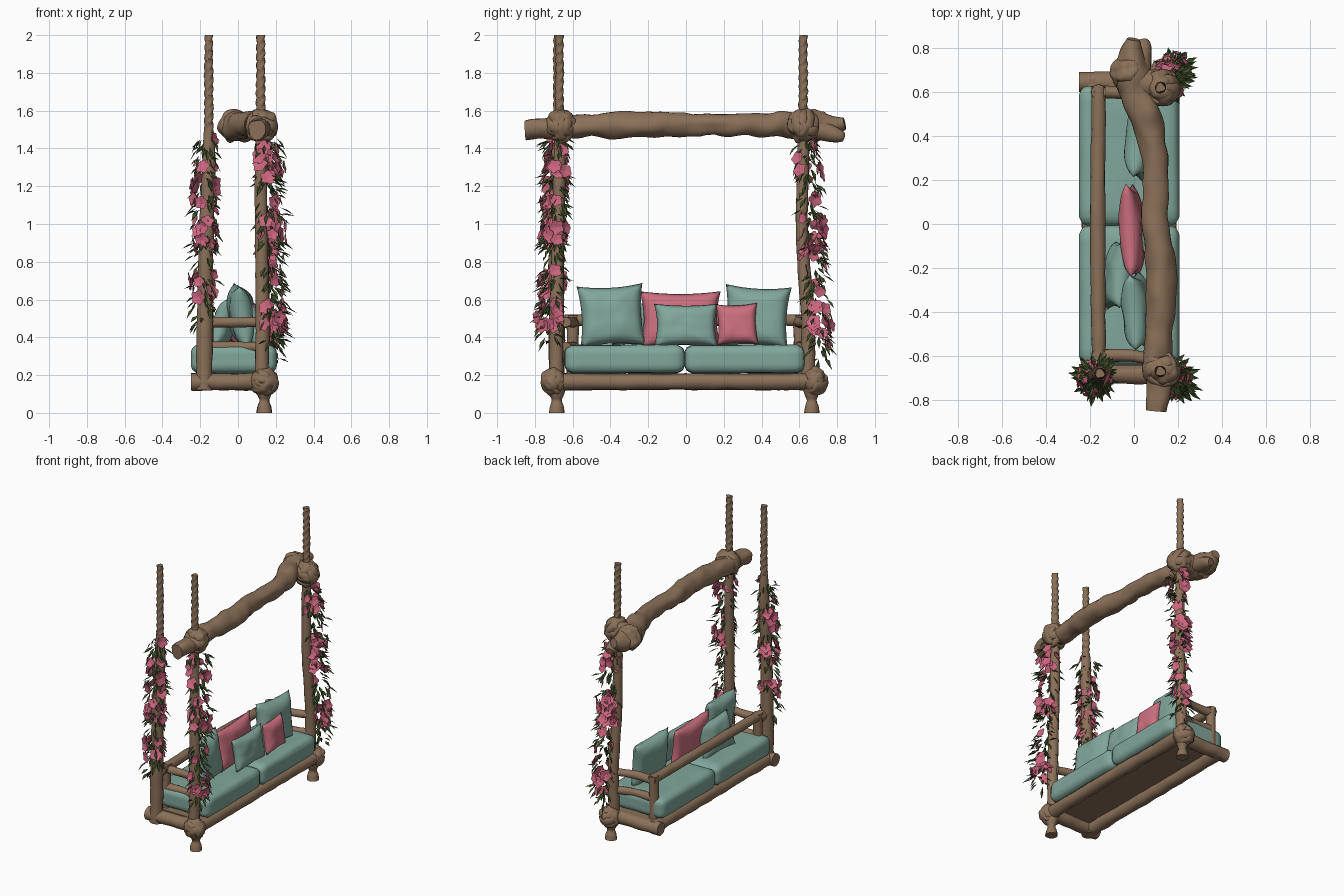
import bpy, bmesh, math, random
from mathutils import Vector, Matrix, noise

if "Cube" in bpy.data.objects:
    bpy.data.objects.remove(bpy.data.objects["Cube"])
random.seed(4)

def mat(name, r, g, b):
    m = bpy.data.materials.new(name)
    m.diffuse_color = (r, g, b, 1)
    m.use_nodes = True
    m.node_tree.nodes["Principled BSDF"].inputs["Base Color"].default_value = m.diffuse_color
    return m

WOOD = mat("driftwood brown", 0.26, 0.165, 0.10)
TEAL = mat("sage teal", 0.22, 0.385, 0.33)
PINK = mat("rose cushion", 0.60, 0.16, 0.21)
PETAL = mat("petal pink", 0.60, 0.13, 0.21)
LEAF = mat("leaf green", 0.055, 0.095, 0.025)

def finish(name, bm, m, smooth=True):
    bmesh.ops.recalc_face_normals(bm, faces=bm.faces)
    me = bpy.data.meshes.new(name)
    bm.to_mesh(me)
    bm.free()
    me.materials.append(m)
    for p in me.polygons:
        p.use_smooth = smooth
    ob = bpy.data.objects.new(name, me)
    bpy.context.collection.objects.link(ob)
    return ob

def spline(pts, n):
    """Catmull-Rom through (x, y, z, radius) points."""
    P = [Vector(p) for p in pts]
    P = [2 * P[0] - P[1]] + P + [2 * P[-1] - P[-2]]
    out = []
    for i in range(1, len(P) - 2):
        a, b, c, d = P[i - 1:i + 3]
        for k in range(n):
            t = k / n
            out.append(0.5 * (2 * b + (c - a) * t + (2 * a - 5 * b + 4 * c - d) * t * t
                              + (3 * b - a - 3 * c + d) * t ** 3))
    return out + [P[-2]]

def log(name, pts, n=8, sides=14, rough=0.12, twist=0.0):
    """Uneven tube with closed ends; twist adds rope strands."""
    bm = bmesh.new()
    path = spline(pts, n)
    pos = [p.to_3d() for p in path]
    main = (pos[-1] - pos[0]).normalized()
    ref = Vector((0, 0, 1)) if abs(main.z) < 0.7 else Vector((1, 0, 0))
    rings = []
    for i, p in enumerate(path):
        tan = (pos[min(i + 1, len(pos) - 1)] - pos[max(i - 1, 0)]).normalized()
        u = tan.cross(ref).normalized()
        v = u.cross(tan)
        ring = []
        for s in range(sides):
            a = 2 * math.pi * s / sides
            d = u * math.cos(a) + v * math.sin(a)
            r = p[3] * (1 + rough * noise.noise((pos[i] + d * 0.08) * 11))
            if twist:
                r *= 1 + 0.13 * math.sin(3 * a + twist * pos[i].z)
            ring.append(bm.verts.new(pos[i] + d * r))
        rings.append(ring)
    for A, B in zip(rings, rings[1:]):
        for s in range(sides):
            bm.faces.new((A[s], A[(s + 1) % sides], B[(s + 1) % sides], B[s]))
    bm.faces.new(rings[0])
    bm.faces.new(rings[-1])
    ob = finish(name, bm, WOOD)
    ob.data.set_sharp_from_angle(angle=math.radians(50))
    return ob

def blob(name, c, size, rough=0.25):
    bm = bmesh.new()
    bmesh.ops.create_icosphere(bm, subdivisions=4, radius=1)
    for v in bm.verts:
        k = 1 + rough * noise.noise(v.co * 1.8 + Vector(c) * 9)
        v.co = Vector(c) + Vector([v.co[i] * size[i] * k for i in range(3)])
    return finish(name, bm, WOOD)

def wrap(name, c, r, normal, thick=0.022):
    """One bark strap wound round a joint."""
    rot = Vector(normal).to_track_quat('Z', 'Y')
    bm = bmesh.new()
    N, S = 28, 8
    vs = []
    for i in range(N):
        a = 2 * math.pi * i / N
        rad = rot @ Vector((math.cos(a), math.sin(a), 0))
        k = r * (1 + 0.12 * noise.noise(rad * 2 + Vector(c) * 5))
        vs.append([bm.verts.new(Vector(c) + rad * (k + 0.6 * thick * math.cos(b)) + rot @ Vector((0, 0, 1.3 * thick * math.sin(b))))
                   for b in (2 * math.pi * j / S for j in range(S))])
    for i in range(N):
        for j in range(S):
            A, B, k = vs[i], vs[(i + 1) % N], (j + 1) % S
            bm.faces.new((A[j], B[j], B[k], A[k]))
    return finish(name, bm, WOOD)

# overhead beam with lumpy far end and forked tip
log("overhead_beam", [(.10, -.85, 1.505, .052), (.11, -.72, 1.51, .06), (.11, -.5, 1.52, .063),
    (.125, -.26, 1.525, .07), (.10, 0, 1.525, .062), (.095, .3, 1.525, .06), (.045, .5, 1.525, .07),
    (0, .64, 1.52, .08), (-.01, .76, 1.515, .06), (0, .84, 1.53, .03)], sides=20, rough=.25)
blob("beam_branch_lump", (-.03, .69, 1.52), (.075, .07, .085))
log("beam_fork", [(.02, .7, 1.5, .055), (.04, .8, 1.47, .04), (.035, .835, 1.46, .025)])
log("beam_bridge", [(-.02, .64, 1.52, .075), (.07, .63, 1.52, .07), (.15, .62, 1.52, .06)])

# hanging posts and ropes
posts = {"front_left": (.12, -.67, .125, -.685), "front_right": (.12, .62, .13, .645),
         "back_left": (-.155, -.68, -.18, -.685)}
for n, (xt, yt, xb, yb) in posts.items():
    r = .043 if n == "back_left" else .037
    log(n + "_post", [(xb, yb, .12, r), (xb + .004, yb, .5, r), (.5 * (xt + xb), yt - .006, .95, r * .9),
                      (xt, yt, 1.3, r * .85), (xt, yt, 1.5, .026)], n=12)
    log(n + "_rope", [(xt, yt, 1.4, .024), (xt, yt, 1.7, .023), (xt, yt, 2.0, .021)], n=60, twist=130, rough=.15)

# bound joints and turned feet on the open side
for side, yt, yb in (("left", -.66, -.70), ("right", .62, .68)):
    blob(side + "_top_joint", (.125, yt, 1.52), (.08, .08, .088))
    blob(side + "_lower_joint", (.14, yb, .165), (.072, .066, .075))
    for k, nm in enumerate([(.5, 1, .3), (-.4, 1, -.4), (.1, 1, 0), (.3, .3, 1)]):
        wrap(f"{side}_top_wrap_{k}", (.125, yt, 1.52), .074, nm)
        wrap(f"{side}_lower_wrap_{k}", (.14, yb, .165), .06, nm)
    yf = yb - math.copysign(.015, yb)
    log(side + "_foot", [(.14, yf, .13, .05), (.14, yf, .09, .035), (.14, yf, .065, .026),
                         (.14, yf, .035, .036), (.14, yf, 0, .042)], n=5)

# seat frame
log("open_side_rail", [(.15, -.7, .165, .045), (.155, 0, .165, .041), (.15, .69, .165, .045)], n=20)
log("back_rail_low", [(-.19, -.69, .165, .047), (-.195, 0, .165, .044), (-.19, .66, .165, .047)], n=20)
for nm, y in (("left", -.68), ("right", .645)):
    log(nm + "_end_rail", [(-.25, y, .165, .046), (-.05, y, .165, .046), (.15, y, .165, .046)], n=12)
bm = bmesh.new()
bmesh.ops.create_cube(bm, size=1, matrix=Matrix.Translation((-.02, -.01, .195)) @ Matrix.Diagonal((.36, 1.3, .025, 1)))
finish("seat_board", bm, WOOD, False)

# arm rests and back rail
for nm, y in (("left", -.6), ("right", .6)):
    for k, z in (("upper", .48), ("lower", .35)):
        log(f"{nm}_arm_{k}", [(-.17, y, z, .03), (0, y, z, .027), (.13, y * 1.06, z, .027)])
    log(nm + "_arm_post", [(-.16, y, .18, .034), (-.162, y, .35, .032), (-.16, y, .515, .034)])
log("back_rail_high", [(-.16, -.64, .49, .032), (-.165, 0, .495, .034), (-.16, .625, .49, .032)], n=20)
log("back_post_tie", [(-.17, -.69, .48, .032), (-.165, -.6, .48, .032)])

# seat cushions
for nm, y in (("left", -.325), ("right", .31)):
    bm = bmesh.new()
    bmesh.ops.create_cube(bm, size=2)
    bmesh.ops.subdivide_edges(bm, edges=bm.edges, cuts=15, use_grid_fill=True)
    for v in bm.verts:
        c = v.co.copy()
        d = Vector([math.copysign(max(abs(c[i]) - e, 0) / (1 - e), c[i]) for i, e in enumerate((.8, .86, .35))])
        f = max(abs(t) for t in d)
        if f > 0 and d.length > 0:
            d *= f / d.length
        q = [math.copysign(min(abs(c[i]), e), c[i]) + d[i] * (1 - e) for i, e in enumerate((.8, .86, .35))]
        puff = 1 + .06 * noise.noise(c * 2.2)
        v.co = (-.022 + q[0] * .228, y + q[1] * .318, .285 + q[2] * .075 * puff)
    finish(nm + "_seat_cushion", bm, TEAL)

def pillow(name, c, w, h, t, m, lean=0, yaw=0, roll=0):
    """Pinched-corner pillow facing x; w along y, h along z."""
    N = 18
    bm = bmesh.new()
    M = (Matrix.Translation(c) @ Matrix.Rotation(math.radians(yaw), 4, 'Z')
         @ Matrix.Rotation(math.radians(lean), 4, 'Y') @ Matrix.Rotation(math.radians(roll), 4, 'X'))
    for s in (1, -1):
        g = []
        for i in range(N + 1):
            for j in range(N + 1):
                u, v = 2 * i / N - 1, 2 * j / N - 1
                th = .5 * t * ((1 - u ** 4) * (1 - v ** 4)) ** .6 * (1 + .15 * noise.noise(Vector((u, v, c[1])) * 2))
                g.append(bm.verts.new(M @ Vector((s * th, u * w / 2 * (1 - .1 * (1 - v * v)), v * h / 2 * (1 - .1 * (1 - u * u))))))
        for i in range(N):
            for j in range(N):
                k = i * (N + 1) + j
                bm.faces.new((g[k], g[k + 1], g[k + N + 2], g[k + N + 1]))
    bmesh.ops.remove_doubles(bm, verts=bm.verts, dist=1e-5)
    finish(name, bm, m)

# throw pillows
pillow("large_pillow_left", (.015, -.395, .515), .35, .33, .12, TEAL, -8, 4, 3)
pillow("large_pillow_right", (.03, .375, .51), .35, .33, .12, TEAL, -8, -4, -3)
pillow("wide_rose_pillow", (-.01, -.03, .495), .43, .30, .10, PINK, -6, 3)
pillow("small_pillow_open_side", (.085, 0, .465), .34, .23, .09, TEAL, -10)
pillow("small_rose_pillow", (.1, .27, .47), .22, .22, .08, PINK, -8, 0, 2)
pillow("small_pillow_back_side", (-.075, -.23, .47), .32, .25, .10, TEAL, 14, -8, -4)

def blade(bm, base, d, length, width, fold):
    """Folded leaf or petal: two halves about a raised midrib."""
    d = d.normalized()
    side = d.cross(Vector((random.uniform(-.3, .3), random.uniform(-.3, .3), 1))).normalized()
    up = side.cross(d)
    mid = base + d * length * .5 + up * fold
    P = [bm.verts.new(p) for p in (base, mid + side * width / 2, base + d * length - up * fold, mid - side * width / 2, mid - up * fold * 1.6)]
    for a, b in ((0, 1), (1, 2), (2, 3), (3, 0)):
        bm.faces.new((P[a], P[b], P[4]))

def flower(bm, c, n, size):
    n = n.normalized()
    u = n.orthogonal().normalized()
    v = n.cross(u)
    for k in range(5):
        a = k * 2 * math.pi / 5
        ends = [(0, 0, 0), (.6, -.5, .25), (1, -.25, .2), (1.05, .1, .3), (.7, .5, .25)]
        d, s = u * math.cos(a) + v * math.sin(a), v * math.cos(a) - u * math.sin(a)
        bm.faces.new([bm.verts.new(c + (d * x + s * y + n * z) * size) for x, y, z in ends])

# flowering vines: (top x, y, z), (bottom x, y, z), heights of the big blooms
vines = {"front_left_vine": ((.14, -.67, 1.46), (.18, -.72, .38), (1.3, .97, .5)),
         "front_right_vine": ((.14, .63, 1.45), (.17, .71, .28), (1.3, .98, .85, .5)),
         "back_left_vine": ((-.165, -.68, 1.46), (-.185, -.71, .46), (1.17, .93, .68))}
for name, (a, b, blooms) in vines.items():
    a, b = Vector(a), Vector(b)
    leaves, petals = bmesh.new(), bmesh.new()
    out = Vector((1 if a.x > 0 else -.3, math.copysign(.4, a.y), 0)) * .4
    def ring():
        t = random.uniform(0, 2 * math.pi)
        return Vector((math.cos(t), math.sin(t), 0)) + out
    for i in range(230):
        z = b.z + (a.z - b.z) * random.random()
        near = .5 + .5 * math.cos((z - .05) * 2 * math.pi / .17)
        if random.random() > .45 + .55 * near:
            continue
        p, d = a.lerp(b, (a.z - z) / (a.z - b.z)), ring()
        blade(leaves, p + d * random.uniform(.02, .05), d + Vector((0, 0, random.uniform(-1.8, -.1))),
              random.uniform(.05, .09), random.uniform(.018, .028), .004)
    spots = [(z + random.uniform(-.06, .06), .06) for z in blooms for _ in range(12)]
    spots += [(random.uniform(b.z + .05, a.z), .045) for _ in range(22)]
    for z, off in spots:
        p, d = a.lerp(b, (a.z - z) / (a.z - b.z)), ring()
        flower(petals, p + d * off * random.uniform(.8, 1.1), d + Vector((0, 0, random.uniform(-.2, .7))), random.uniform(.028, .042))
    finish(name + "_leaves", leaves, LEAF, False)
    finish(name + "_flowers", petals, PETAL, False)
